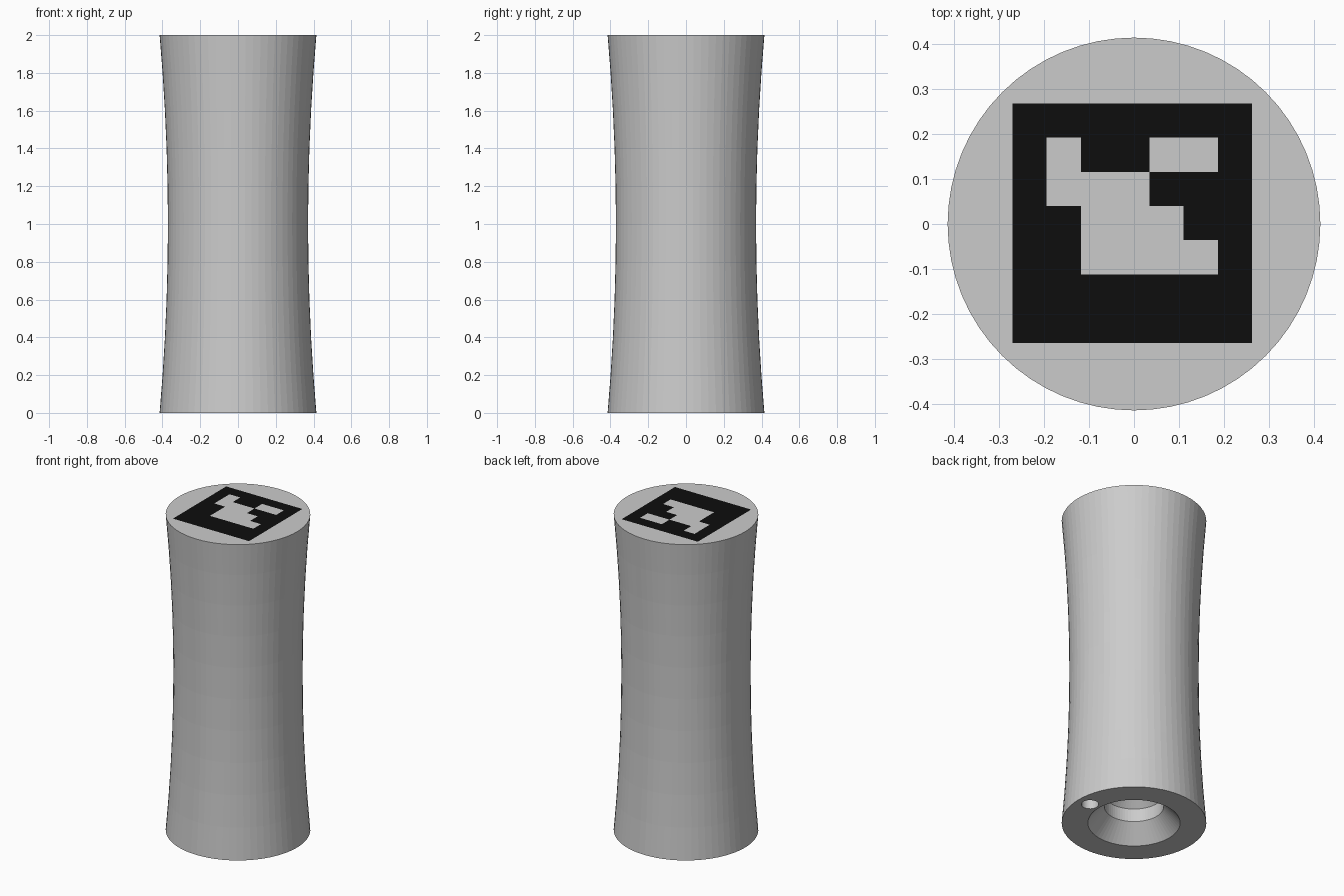
import bpy, bmesh, math

if "Cube" in bpy.data.objects:
    bpy.data.objects.remove(bpy.data.objects["Cube"])

SIDES = 64


def material(name, rgb):
    m = bpy.data.materials.new(name)
    m.diffuse_color = (*rgb, 1.0)
    m.use_nodes = True
    m.node_tree.nodes["Principled BSDF"].inputs["Base Color"].default_value = m.diffuse_color
    return m


bm = bmesh.new()


def ring(r, z, cx=0.0, n=SIDES):
    return [bm.verts.new((cx + r * math.cos(2 * math.pi * i / n),
                          r * math.sin(2 * math.pi * i / n), z)) for i in range(n)]


def loft(rings):
    for a, b in zip(rings, rings[1:]):
        for i in range(len(a)):
            j = (i + 1) % len(a)
            bm.faces.new((a[i], a[j], b[j], b[i]))


def fill(*loops):
    """Flat face between an outer loop and any holes in it."""
    edges = []
    for loop in loops:
        for a, b in zip(loop, loop[1:] + loop[:1]):
            edges.append(bm.edges.get((a, b)) or bm.edges.new((a, b)))
    bmesh.ops.triangle_fill(bm, edges=edges, use_beauty=True, use_dissolve=False)


# Waisted outer wall
STEPS = 10
wall = []
for k in range(STEPS + 1):
    z = 2 * k / STEPS
    wall.append(ring(0.371 + 0.044 * (z - 1) ** 2, z))
loft(wall)

# Countersunk hole in the bottom
sink = [ring(r, z) for r, z in ((0.265, 0), (0.17, 0.107), (0.17, 0.19), (0.08, 0.28))]
loft(sink)
bm.faces.new(sink[-1])

# Small locating hole beside it
pin = [ring(0.05, z, 0.33, 24) for z in (0, 0.2)]
loft(pin)
bm.faces.new(pin[-1])

# Bottom face around both holes
fill(wall[0], sink[0], pin[0])

# Square pattern set flush in the top: 7 x 7 cells, '#' dark
PATTERN = ("#######",
           "#.##..#",
           "#...###",
           "##...##",
           "##....#",
           "#######",
           "#######")
N, CELL, CX, CY = 7, 0.0762, -0.004, 0.002
grid = [[bm.verts.new((CX + (i - N / 2) * CELL, CY + (N / 2 - j) * CELL, 2))
         for i in range(N + 1)] for j in range(N + 1)]
for j, row in enumerate(PATTERN):
    for i, mark in enumerate(row):
        f = bm.faces.new((grid[j][i], grid[j + 1][i], grid[j + 1][i + 1], grid[j][i + 1]))
        f.material_index = 1 if mark == "#" else 0

# Top face around the square
border = ([grid[0][i] for i in range(N)] + [grid[j][N] for j in range(N)] +
          [grid[N][i] for i in range(N, 0, -1)] + [grid[j][0] for j in range(N, 0, -1)])
fill(wall[-1], border)

bmesh.ops.recalc_face_normals(bm, faces=bm.faces)
mesh = bpy.data.meshes.new("waisted_handle")
bm.to_mesh(mesh)
bm.free()
mesh.materials.append(material("light_grey", (0.6, 0.6, 0.6)))
mesh.materials.append(material("black", (0.004, 0.004, 0.004)))
bpy.context.collection.objects.link(bpy.data.objects.new("waisted_handle", mesh))
